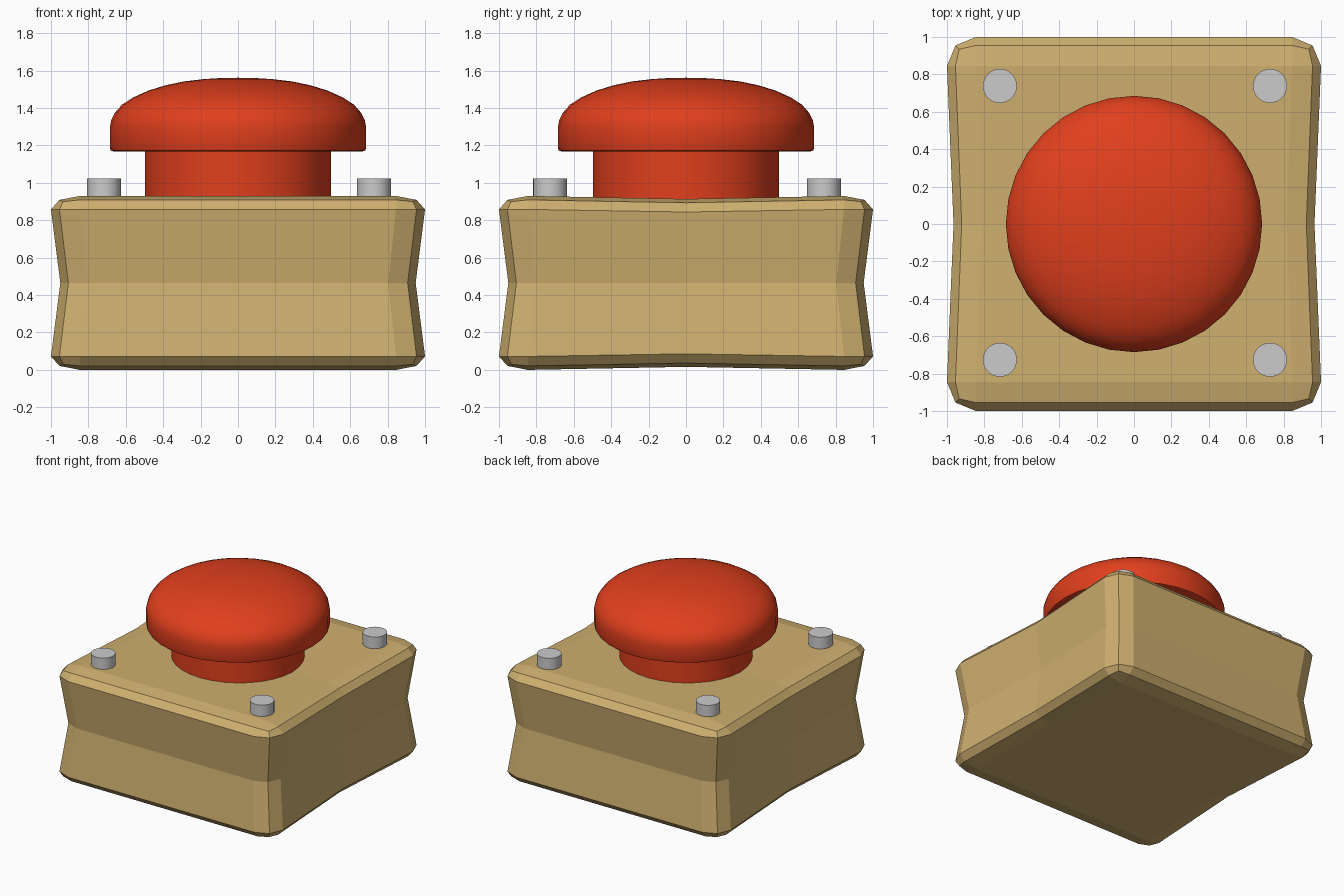
import bpy, bmesh, math
from mathutils import Vector

if "Cube" in bpy.data.objects:
    bpy.data.objects.remove(bpy.data.objects["Cube"])


def material(name, color):
    m = bpy.data.materials.new(name)
    m.diffuse_color = color
    m.use_nodes = True
    m.node_tree.nodes["Principled BSDF"].inputs["Base Color"].default_value = m.diffuse_color
    return m


def finish(bm, name, mat=None, smooth=False):
    bmesh.ops.recalc_face_normals(bm, faces=bm.faces)
    me = bpy.data.meshes.new(name)
    bm.to_mesh(me)
    bm.free()
    ob = bpy.data.objects.new(name, me)
    bpy.context.collection.objects.link(ob)
    if mat:
        me.materials.append(mat)
    if smooth:
        bpy.ops.object.select_all(action='DESELECT')
        ob.select_set(True)
        bpy.context.view_layer.objects.active = ob
        bpy.ops.object.shade_smooth_by_angle(angle=math.radians(40))
    return ob


def lathe(name, profile, mat=None, center=(0, 0), steps=32):
    """Spin an (r, z) profile around a vertical axis."""
    bm = bmesh.new()
    vs = [bm.verts.new((r, 0, z)) for r, z in profile]
    es = [bm.edges.new(p) for p in zip(vs, vs[1:])]
    bmesh.ops.spin(bm, geom=vs + es, cent=(0, 0, 0), axis=(0, 0, 1),
                   angle=math.tau, steps=steps)
    bmesh.ops.remove_doubles(bm, verts=bm.verts, dist=1e-4)
    ob = finish(bm, name, mat, smooth=True)
    ob.location = (*center, 0)
    return ob


tan = material("tan", (0.62, 0.43, 0.16, 1))
red = material("red", (0.75, 0.05, 0.012, 1))

# Base: bevelled cube, pinched at mid height and across the middle
HALF_Z = 0.465
bm = bmesh.new()
bmesh.ops.create_cube(bm, size=2)
bmesh.ops.bevel(bm, geom=bm.edges[:], offset=0.155, segments=2,
                profile=0.5, affect='EDGES')
for normal in ((0, 0, 1), (0, 1, 0)):
    bmesh.ops.bisect_plane(bm, geom=bm.verts[:] + bm.edges[:] + bm.faces[:],
                           plane_co=(0, 0, 0), plane_no=normal)
for v in bm.verts:
    waist, middle = abs(v.co.z) < 1e-4, abs(v.co.y) < 1e-4
    if waist:
        v.co.x *= 0.95
        v.co.y *= 0.95
    if middle:
        v.co.x *= 0.965
        v.co.z *= 0.965
    v.co.z = (v.co.z + 1) * HALF_Z
finish(bm, "base", tan)

# Button stem
lathe("button_stem", [(0, 0.85), (0.497, 0.85), (0.497, 1.18), (0, 1.18)], red)

# Button cap with a domed top
lathe("button_cap", [
    (0, 1.168), (0.665, 1.168), (0.68, 1.173), (0.685, 1.185), (0.685, 1.30),
    (0.678, 1.335), (0.658, 1.375), (0.62, 1.418), (0.56, 1.457),
    (0.48, 1.493), (0.39, 1.521), (0.29, 1.542), (0.18, 1.555),
    (0.08, 1.561), (0, 1.562)], red)

# Corner screws
for sx, x in (("left", -0.717), ("right", 0.727)):
    for sy, y in (("front", -0.726), ("back", 0.738)):
        lathe(f"screw_{sy}_{sx}",
              [(0, 0.85), (0.091, 0.85), (0.091, 1.022), (0, 1.022)],
              center=(x, y))
